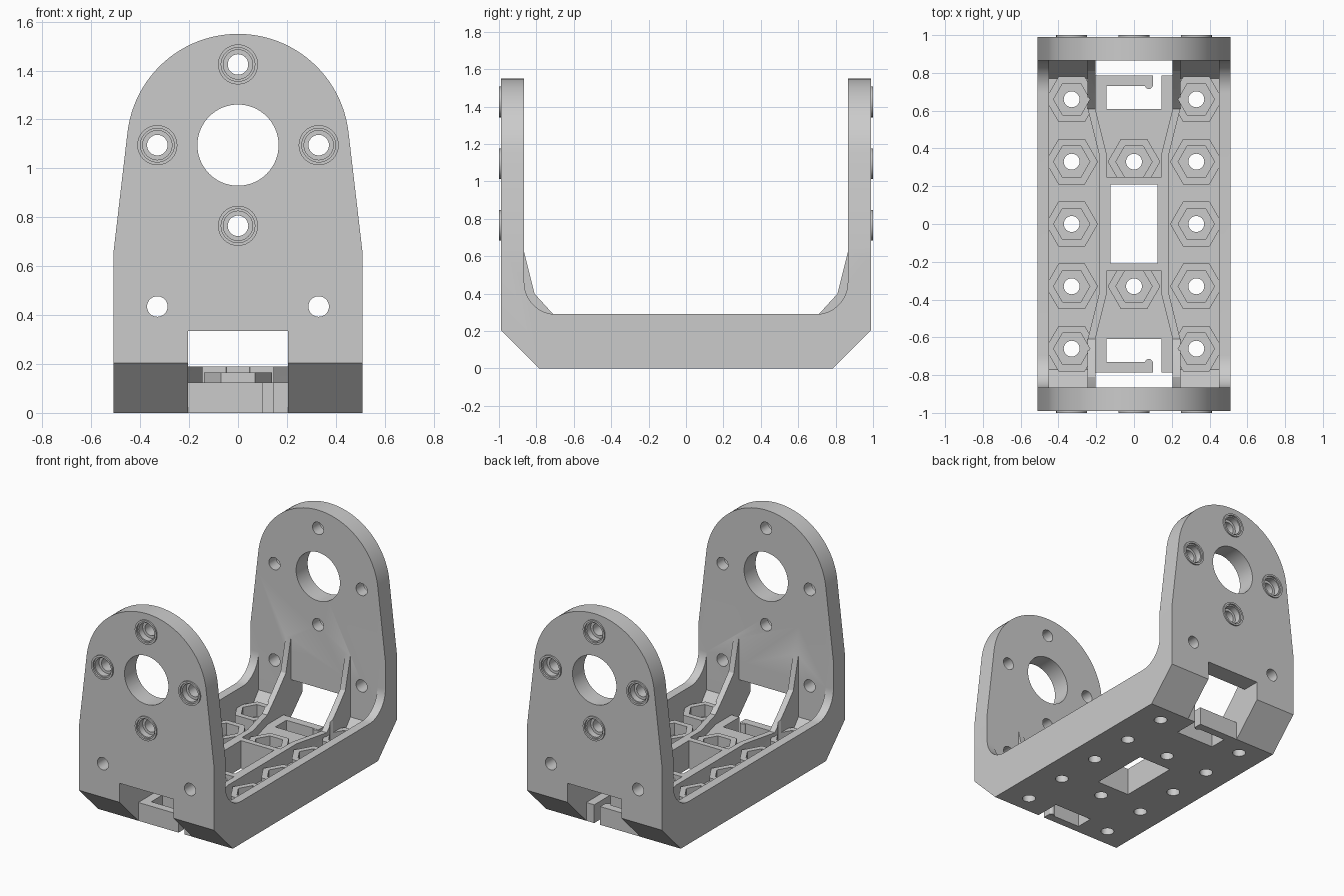
import bpy, bmesh
from math import sin, cos, pi, radians

if "Cube" in bpy.data.objects:
    bpy.data.objects.remove(bpy.data.objects["Cube"])


def make(name, bm):
    bmesh.ops.recalc_face_normals(bm, faces=bm.faces)
    me = bpy.data.meshes.new(name)
    bm.to_mesh(me)
    bm.free()
    ob = bpy.data.objects.new(name, me)
    bpy.context.collection.objects.link(ob)
    return ob


def prism(name, pts, axis, a, b):
    """Extrude a 2D outline along an axis from a to b."""
    place = {'x': lambda p, t: (t, p[0], p[1]),
             'y': lambda p, t: (p[0], t, p[1]),
             'z': lambda p, t: (p[0], p[1], t)}[axis]
    bm = bmesh.new()
    lo = [bm.verts.new(place(p, a)) for p in pts]
    hi = [bm.verts.new(place(p, b)) for p in pts]
    n = len(pts)
    bm.faces.new(lo)
    bm.faces.new(hi)
    for i in range(n):
        bm.faces.new((lo[i], lo[(i + 1) % n], hi[(i + 1) % n], hi[i]))
    return make(name, bm)


def box(name, x0, x1, y0, y1, z0, z1):
    y0, y1 = sorted((y0, y1))
    return prism(name, [(x0, y0), (x1, y0), (x1, y1), (x0, y1)], 'z', z0, z1)


def disc(cx, cy, r, n=32):
    return [(cx + r * cos(2 * pi * i / n), cy + r * sin(2 * pi * i / n)) for i in range(n)]


def combine(body, other, op):
    m = body.modifiers.new(op, 'BOOLEAN')
    m.operation = op
    m.solver = 'EXACT'
    m.object = other
    bpy.context.view_layer.objects.active = body
    bpy.ops.object.modifier_apply(modifier=m.name)
    bpy.data.objects.remove(other)


def add(ob):
    combine(bracket, ob, 'UNION')


def cut(ob):
    combine(bracket, ob, 'DIFFERENCE')


# U-shaped side profile with rounded inner corners
half = [(0.785, 0), (0.99, 0.205), (0.99, 1.6), (0.865, 1.6)]
half += [(0.695 + 0.17 * cos(radians(t)), 0.46 + 0.17 * sin(radians(t)))
         for t in range(0, -91, -6)]
bracket = prism('bracket', half + [(-y, z) for y, z in reversed(half)], 'x', -0.51, 0.51)

# rounded, tapered arm outline
a0 = 6.7
arc = [radians(a0 + (180 - 2 * a0) * i / 48) for i in range(49)]
outline = [(-0.51, -0.1), (0.51, -0.1), (0.51, 0.65)]
outline += [(0.455 * cos(t), 1.095 + 0.455 * sin(t)) for t in arc] + [(-0.51, 0.65)]
combine(bracket, prism('arm_outline', outline, 'y', -1.2, 1.2), 'INTERSECT')

# hollow tray between the side walls
cut(prism('tray', [(-0.77, 0.083), (0.77, 0.083), (0.865, 0.2), (0.865, 1.0),
                   (-0.865, 1.0), (-0.865, 0.2)], 'x', -0.45, 0.45))

# raised centre channel floor and window surround
chan = [(0.16, -0.37), (0.16, 0.37), (0.22, 0.61), (0.22, 0.80)]
chan = [(0.16, 0.37), (0.22, 0.61), (0.22, 0.80)]
right = [(x, -y) for x, y in reversed(chan)] + chan
add(prism('channel_floor', right + [(-x, y) for x, y in reversed(right)], 'z', 0.04, 0.125))
add(box('window_surround', -0.165, 0.165, -0.25, 0.25, 0.03, 0.19))

# flared ribs that climb the arms
stations = [(0.37, 0.145, 0.19), (0.61, 0.205, 0.19), (0.71, 0.205, 0.29),
            (0.81, 0.205, 0.40), (0.865, 0.205, 0.62), (0.91, 0.205, 0.62)]
path = [(-y, x, z) for y, x, z in reversed(stations)] + stations
for s in (-1, 1):
    bm = bmesh.new()
    rings = []
    for y, x, z in path:
        z0 = max(0.05, abs(y) - 0.735)
        rings.append([bm.verts.new((s * px, y, pz)) for px, pz in
                      ((x, z0), (x + 0.04, z0), (x + 0.04, z), (x, z))])
    for r, q in zip(rings, rings[1:]):
        for i in range(4):
            j = (i + 1) % 4
            bm.faces.new((r[i], r[j], q[j], q[i]))
    bm.faces.new(rings[0])
    bm.faces.new(rings[-1])
    add(make('rib', bm))

# hexagonal nut holders
spots = [(x, y) for x in (-0.33, 0.33) for y in (-0.66, -0.33, 0, 0.33, 0.66)]
spots += [(0, -0.33), (0, 0.33)]
for x, y in spots:
    add(prism('nut_holder', disc(x, y, 0.139, 6), 'z', 0.02, 0.165))
for x, y in spots:
    cut(prism('nut_pocket', disc(x, y, 0.096, 6), 'z', 0.083, 0.25))
    cut(prism('base_hole', disc(x, y, 0.042), 'z', -0.1, 0.25))

# centre window
cut(box('window', -0.125, 0.125, -0.21, 0.21, -0.1, 0.4))

# arm notches, end windows and spring clips
for s in (-1, 1):
    cut(box('channel_clear', -0.205, 0.205, s * 0.61, s * 0.8, 0.125, 0.3))
    cut(box('notch', -0.205, 0.205, s * 0.785, s * 1.1, -0.1, 0.335))
    cut(box('end_window', -0.145, 0.145, s * 0.61, s * 0.73, -0.1, 0.3))
    cut(box('clip_slot', 0.1, 0.145, s * 0.7, s * 0.9, -0.1, 0.3))
    add(prism('clip_tip', disc(0.079, s * 0.735, 0.0205, 20), 'z', 0.001, 0.124))

# screw bosses and holes in the arms
ring = [(0, 1.425), (0, 0.765), (0.33, 1.095), (-0.33, 1.095)]
for s in (-1, 1):
    for x, z in ring:
        add(prism('boss', disc(x, z, 0.082), 'y', s * 0.96, s * 1.0))
        cut(prism('lip', disc(x, z, 0.069), 'y', s * 0.988, s * 1.1))
        cut(prism('counterbore', disc(x, z, 0.06), 'y', s * 0.945, s * 1.1))
for x, z in ring + [(0.33, 0.435), (-0.33, 0.435)]:
    cut(prism('arm_hole', disc(x, z, 0.042), 'y', -1.2, 1.2))
cut(prism('axle_hole', disc(0, 1.095, 0.166, 64), 'y', -1.2, 1.2))

# smooth the round parts, keep edges crisp
bpy.ops.object.select_all(action='DESELECT')
bracket.select_set(True)
bpy.context.view_layer.objects.active = bracket
bpy.ops.object.shade_smooth_by_angle(angle=radians(25))
